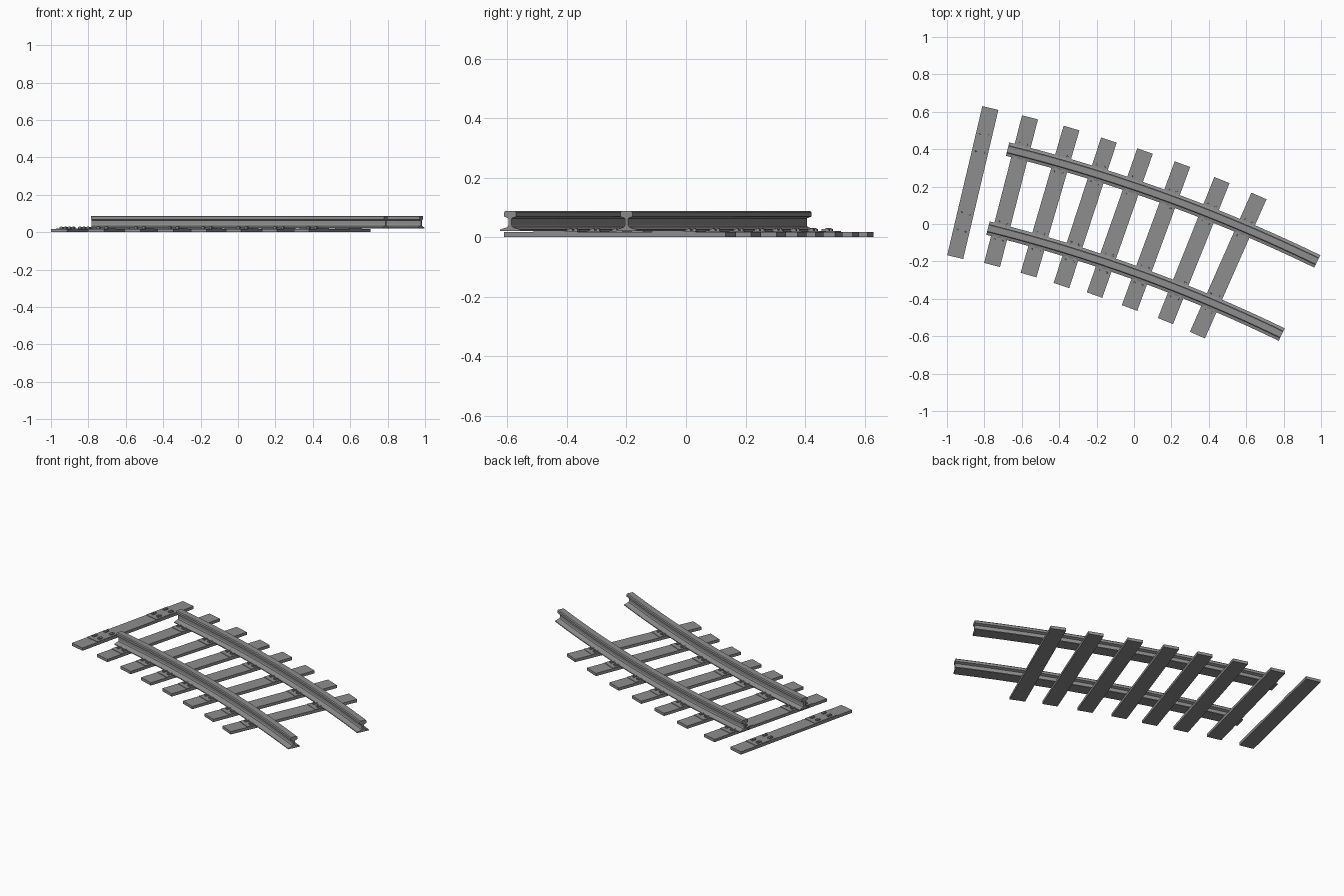
import bpy, bmesh, math
from mathutils import Vector, Matrix

cube = bpy.data.objects.get("Cube")
if cube:
    bpy.data.objects.remove(cube)


def make_material(name, rgb):
    mat = bpy.data.materials.new(name)
    mat.use_nodes = True
    mat.diffuse_color = (*rgb, 1)
    mat.node_tree.nodes["Principled BSDF"].inputs["Base Color"].default_value = (*rgb, 1)
    return mat


GREY = make_material("plain grey", (0.27, 0.27, 0.27))


def finish(name, bm):
    bmesh.ops.recalc_face_normals(bm, faces=bm.faces)
    mesh = bpy.data.meshes.new(name)
    bm.to_mesh(mesh)
    bm.free()
    mesh.materials.append(GREY)
    obj = bpy.data.objects.new(name, mesh)
    bpy.context.collection.objects.link(obj)
    return obj


def add_box(bm, frame, centre, size):
    bmesh.ops.create_cube(bm, size=1, matrix=frame @ Matrix.Translation(centre)
                          @ Matrix.Diagonal((*size, 1)))


def add_bolt(bm, frame, centre, radius, height):
    bmesh.ops.create_cone(bm, cap_ends=True, segments=6, radius1=radius,
                          radius2=radius * 0.8, depth=height,
                          matrix=frame @ Matrix.Translation(centre))


# Shared centre of the two curved rails
start, end, bow, gauge = Vector((-0.676, 0.40)), Vector((0.98, -0.20)), 0.046, 0.435
chord = end - start
outward = Vector((-chord.y, chord.x)).normalized()
outer_radius = chord.length ** 2 / (8 * bow) + bow / 2
hub = (start + end) / 2 + outward * (bow - outer_radius)
half_angle = math.asin(chord.length / 2 / outer_radius)
mid_angle = math.atan2(outward.y, outward.x)
rails = {"outer_rail": outer_radius, "inner_rail": outer_radius - gauge}

# Rails: one flat-bottomed section swept along each arc
half_section = [(0.037, 0.020), (0.037, 0.025), (0.009, 0.034), (0.006, 0.040),
                (0.006, 0.063), (0.022, 0.069), (0.022, 0.083), (0.017, 0.088)]
section = half_section + [(-x, z) for x, z in reversed(half_section)]
STEPS = 24
for name, radius in rails.items():
    bm = bmesh.new()
    rings = []
    for i in range(STEPS + 1):
        a = mid_angle + half_angle * (1 - 2 * i / STEPS)
        rings.append([bm.verts.new((hub.x + (radius + x) * math.cos(a),
                                    hub.y + (radius + x) * math.sin(a), z))
                      for x, z in section])
    count = len(section)
    for r0, r1 in zip(rings, rings[1:]):
        for j in range(count):
            k = (j + 1) % count
            bm.faces.new((r0[j], r0[k], r1[k], r1[j]))
    bm.faces.new(rings[0])
    bm.faces.new(rings[-1])
    finish(name, bm)

# Sleepers: far and near end of each centreline
sleepers = [((-0.768, 0.62), (-0.956, -0.177)), ((-0.556, 0.57), (-0.759, -0.219)),
            ((-0.334, 0.513), (-0.564, -0.273)), ((-0.134, 0.449), (-0.388, -0.329)),
            ((0.059, 0.39), (-0.211, -0.38)), ((0.259, 0.32), (-0.024, -0.449)),
            ((0.47, 0.235), (0.168, -0.519)), ((0.668, 0.15), (0.339, -0.594))]
WIDTH, TOP = 0.088, 0.017
for n, (far, near) in enumerate(sleepers, 1):
    far, near = Vector(far), Vector(near)
    axis = (far - near).normalized()
    middle = (far + near) / 2
    turn = Matrix.Rotation(math.atan2(-axis.x, axis.y), 4, "Z")
    bm = bmesh.new()
    add_box(bm, Matrix.Translation((*middle, 0)) @ turn, (0, 0, TOP / 2),
            (WIDTH, (far - near).length, TOP))
    finish(f"sleeper_{n}", bm)

    # Seat plates, clips and bolts where each rail crosses the sleeper
    bm = bmesh.new()
    for radius in rails.values():
        offset = middle - hub
        along = offset.dot(axis)
        reach = -along + math.sqrt(along ** 2 - offset.length_squared + radius ** 2)
        spot = middle + axis * reach
        frame = Matrix.Translation((*spot, 0)) @ turn
        add_box(bm, frame, (0, 0, TOP + 0.001), (WIDTH - 0.002, 0.16, 0.004))
        for side in (-1, 1):
            for x in (-0.022, 0.022):
                add_box(bm, frame, (x, side * 0.043, 0.0235), (0.016, 0.026, 0.008))
                add_bolt(bm, frame, (x, side * 0.048, 0.0275), 0.006, 0.006)
    finish(f"rail_fastenings_{n}", bm)
